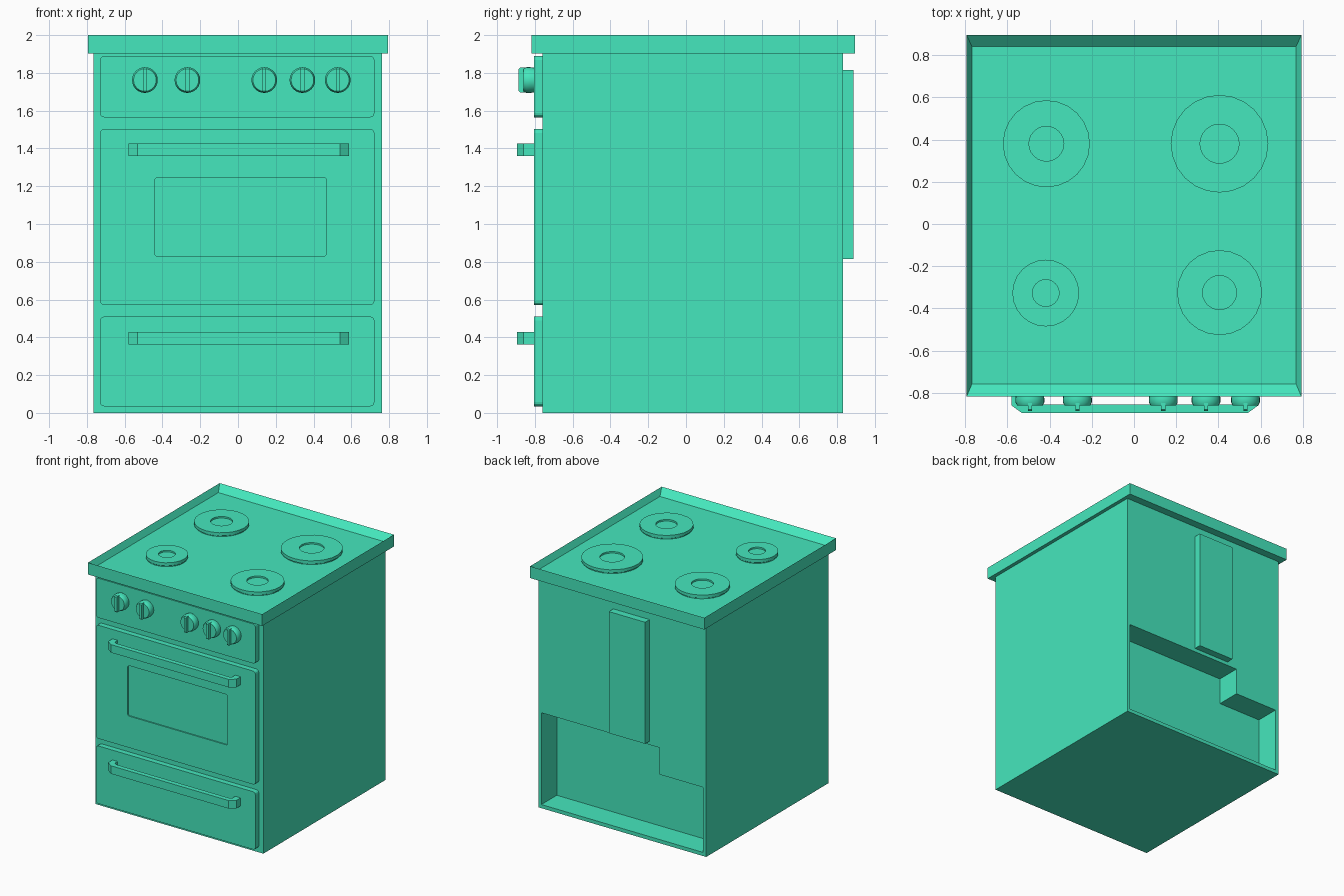
import bpy, bmesh, math
from mathutils import Matrix

if "Cube" in bpy.data.objects:
    bpy.data.objects.remove(bpy.data.objects["Cube"])

# Single green enamel colour for every part
enamel = bpy.data.materials.new("green_enamel")
enamel.diffuse_color = (0.06, 0.80, 0.51, 1)
enamel.use_nodes = True
enamel.node_tree.nodes["Principled BSDF"].inputs["Base Color"].default_value = enamel.diffuse_color


def finish(name, bm, smooth=False):
    bmesh.ops.recalc_face_normals(bm, faces=bm.faces[:])
    me = bpy.data.meshes.new(name)
    bm.to_mesh(me)
    bm.free()
    me.materials.append(enamel)
    ob = bpy.data.objects.new(name, me)
    bpy.context.collection.objects.link(ob)
    bpy.ops.object.select_all(action='DESELECT')
    ob.select_set(True)
    bpy.context.view_layer.objects.active = ob
    if smooth:
        bpy.ops.object.shade_smooth_by_angle(angle=math.radians(30))
    return ob


def prism(name, pts, lo, hi, axis='y'):
    """Extrude a 2D outline: (x, z) along y, or (x, y) along z."""
    bm = bmesh.new()
    put = (lambda a, b, c: (a, c, b)) if axis == 'y' else (lambda a, b, c: (a, b, c))
    rings = [[bm.verts.new(put(a, b, c)) for a, b in pts] for c in (lo, hi)]
    for r in rings:
        bm.faces.new(r)
    n = len(pts)
    for i in range(n):
        j = (i + 1) % n
        bm.faces.new((rings[0][i], rings[0][j], rings[1][j], rings[1][i]))
    return finish(name, bm)


def rect(x0, x1, z0, z1, r=0.0, seg=3):
    """Rectangle outline with optional rounded corners."""
    if not r:
        return [(x0, z0), (x1, z0), (x1, z1), (x0, z1)]
    pts = []
    corners = [(x1 - r, z1 - r), (x0 + r, z1 - r), (x0 + r, z0 + r), (x1 - r, z0 + r)]
    for k, (cx, cz) in enumerate(corners):
        for i in range(seg + 1):
            a = math.pi / 2 * (k + i / seg)
            pts.append((cx + r * math.cos(a), cz + r * math.sin(a)))
    return pts


def lathe(name, profile, sides, matrix):
    """Spin (radius, height) points around z, cap both ends, then place."""
    bm = bmesh.new()
    rings = [[bm.verts.new((r * math.cos(2 * math.pi * i / sides),
                            r * math.sin(2 * math.pi * i / sides), h))
              for i in range(sides)] for r, h in profile]
    for a, b in zip(rings, rings[1:]):
        for i in range(sides):
            j = (i + 1) % sides
            bm.faces.new((a[i], a[j], b[j], b[i]))
    bm.faces.new(rings[0])
    bm.faces.new(rings[-1])
    bm.transform(matrix)
    return finish(name, bm, smooth=True)


def carve(ob, cutter):
    mod = ob.modifiers.new("carve", 'BOOLEAN')
    mod.operation = 'DIFFERENCE'
    mod.solver = 'EXACT'
    mod.object = cutter
    bpy.context.view_layer.objects.active = ob
    bpy.ops.object.modifier_apply(modifier=mod.name)
    bpy.data.objects.remove(cutter, do_unlink=True)


# Body with the stepped pocket in the back
body = prism("body", rect(-0.765, 0.763, 0, 1.905), -0.76, 0.83)
pocket = prism("pocket_cutter", [(-0.735, 0.03), (0.735, 0.03), (0.735, 0.785),
                                 (-0.34, 0.785), (-0.34, 0.565), (-0.735, 0.565)], 0.63, 1.0)
carve(body, pocket)
prism("back_duct", rect(-0.25, 0.08, 0.815, 1.815), 0.83, 0.888)

# Cooktop tray: outer wall, sharp rim, sloping inner wall, floor
bm = bmesh.new()
outer = rect(-0.793, 0.793, -0.818, 0.895)
inner = rect(-0.767, 0.767, -0.757, 0.84)
loops = [[bm.verts.new((x, y, z)) for x, y in pts]
         for pts, z in ((outer, 1.903), (outer, 2.0), (inner, 1.95))]
for a, b in zip(loops, loops[1:]):
    for i in range(4):
        j = (i + 1) % 4
        bm.faces.new((a[i], a[j], b[j], b[i]))
bm.faces.new(loops[0])
bm.faces.new(loops[-1])
finish("cooktop_tray", bm)

# Burners with a shallow centre recess
for k, (x, y, r) in enumerate([(-0.415, 0.38, 0.206), (0.405, 0.38, 0.231),
                               (-0.418, -0.327, 0.158), (0.405, -0.325, 0.201)]):
    lathe(f"burner_{k + 1}",
          [(r * 0.96, 1.94), (r * 0.96, 1.955), (r, 1.96), (r, 1.985),
           (r * 0.4, 1.985), (r * 0.4, 1.972)], 24, Matrix.Translation((x, y, 0)))

# Control panel, oven door with window recess, drawer
prism("control_panel", rect(-0.73, 0.722, 1.565, 1.89, 0.022), -0.805, -0.755)
door = prism("oven_door", rect(-0.73, 0.722, 0.57, 1.503, 0.022), -0.805, -0.755)
carve(door, prism("window_cutter", rect(-0.44, 0.467, 0.83, 1.245, 0.012), -0.9, -0.795))
prism("drawer", rect(-0.73, 0.722, 0.035, 0.51, 0.022), -0.805, -0.755)

# Handles: bracket-shaped bar with chamfered ends
half = [(0.583, -0.80), (0.583, -0.86), (0.535, -0.895),
        (0.515, -0.855), (0.535, -0.842), (0.535, -0.80)]
bar = half[:3] + [(-x, y) for x, y in half[2::-1]] \
    + [(-x, y) for x, y in half[:2:-1]] + half[3:]
for name, z0 in (("door_handle", 1.36), ("drawer_handle", 0.363)):
    prism(name, [(x + 0.004, y) for x, y in bar], z0, z0 + 0.066, 'z')

# Knobs: bevelled disc with an upright grip
for k, x in enumerate((-0.493, -0.268, 0.139, 0.341, 0.528)):
    place = Matrix.Translation((x, -0.80, 1.762)) @ Matrix.Rotation(math.pi / 2, 4, 'X')
    lathe(f"knob_{k + 1}", [(0.065, 0), (0.068, 0.025), (0.068, 0.045),
                            (0.06, 0.06)], 24, place)
    g = prism(f"knob_grip_{k + 1}", [(-0.066, -0.80), (-0.066, -0.878), (-0.058, -0.886),
                                     (0.058, -0.886), (0.066, -0.878), (0.066, -0.80)],
              -0.01, 0.01, 'z')
    g.data.transform(Matrix.Translation((x, 0, 1.762)) @ Matrix.Rotation(math.pi / 2, 4, 'Y'))
